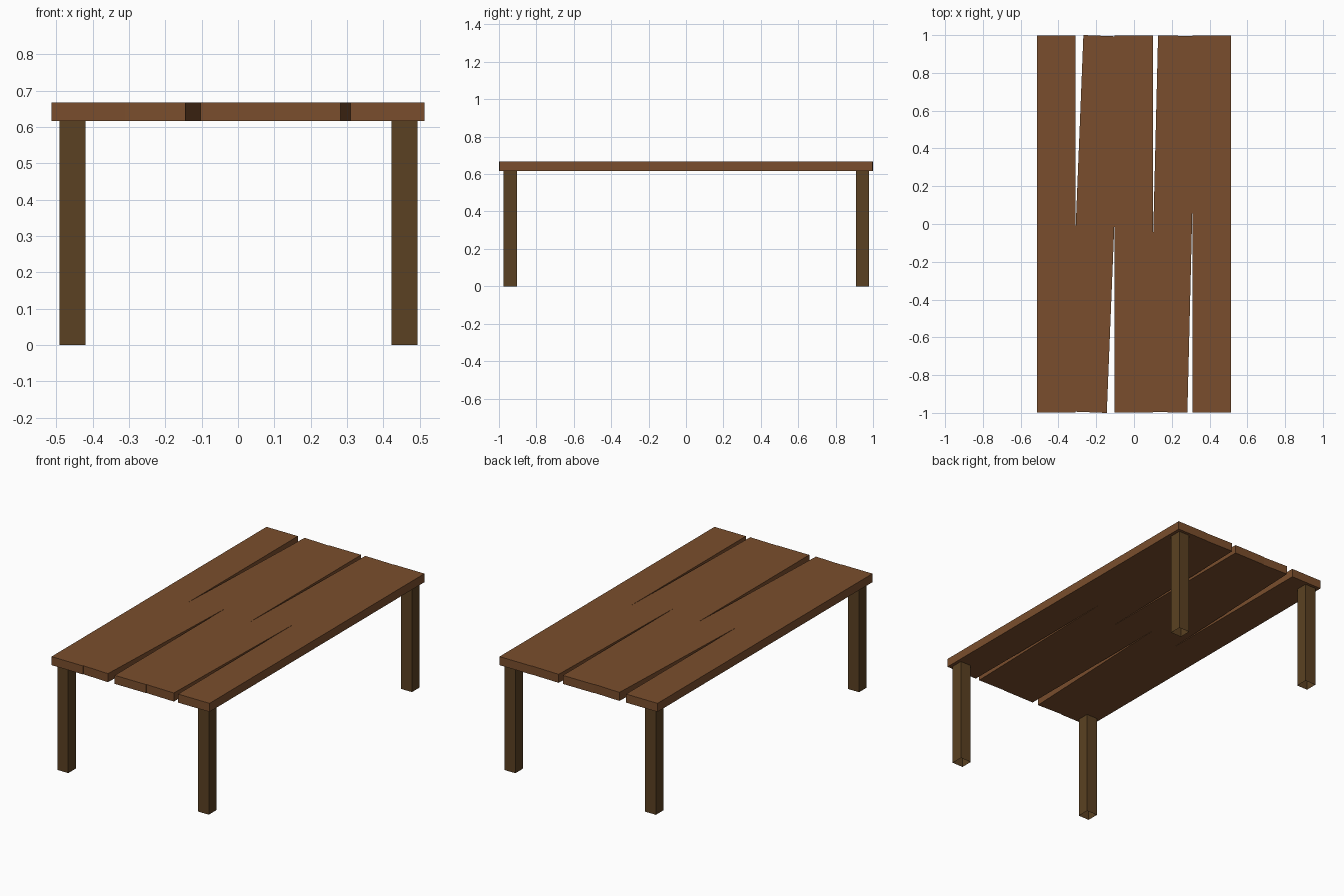
import bpy, bmesh, math
from mathutils import Matrix

if "Cube" in bpy.data.objects:
    bpy.data.objects.remove(bpy.data.objects["Cube"])


def material(name, rgb):
    m = bpy.data.materials.new(name)
    m.diffuse_color = (*rgb, 1)
    m.use_nodes = True
    m.node_tree.nodes["Principled BSDF"].inputs["Base Color"].default_value = m.diffuse_color
    return m


plank_wood = material("plank brown", (0.195, 0.076, 0.026))
leg_wood = material("dark leg brown", (0.104, 0.053, 0.016))


def box(name, size, centre, mat, turn=0.0, open_ends=False):
    bm = bmesh.new()
    bmesh.ops.create_cube(bm, size=1, matrix=Matrix.Diagonal((*size, 1)))
    if open_ends:
        bm.normal_update()
        ends = [f for f in bm.faces if abs(f.normal.z) > 0.9]
        bmesh.ops.delete(bm, geom=ends, context='FACES_ONLY')
    me = bpy.data.meshes.new(name)
    bm.to_mesh(me)
    bm.free()
    me.materials.append(mat)
    ob = bpy.data.objects.new(name, me)
    ob.location = centre
    ob.rotation_euler.z = math.radians(turn)
    bpy.context.collection.objects.link(ob)
    return ob


LEG_TOP, THICK = 0.617, 0.05

# Five table-top planks, every second one slightly askew
for i, turn in enumerate((0, -2.3, 0, -1.4, 0)):
    box(f"plank_{i + 1}", (0.204, 1.994, THICK),
        ((i - 2) * 0.2055 - 0.0005 * (i % 4 > 0), 0, LEG_TOP + THICK / 2),
        plank_wood, turn)

# Four square legs, hollow tubes open at the ends
for side, x in (("left", -0.455), ("right", 0.458)):
    for end, y in (("front", -0.94), ("back", 0.944)):
        box(f"{end}_{side}_leg", (0.071, 0.071, LEG_TOP),
            (x, y, LEG_TOP / 2), leg_wood, open_ends=True)
